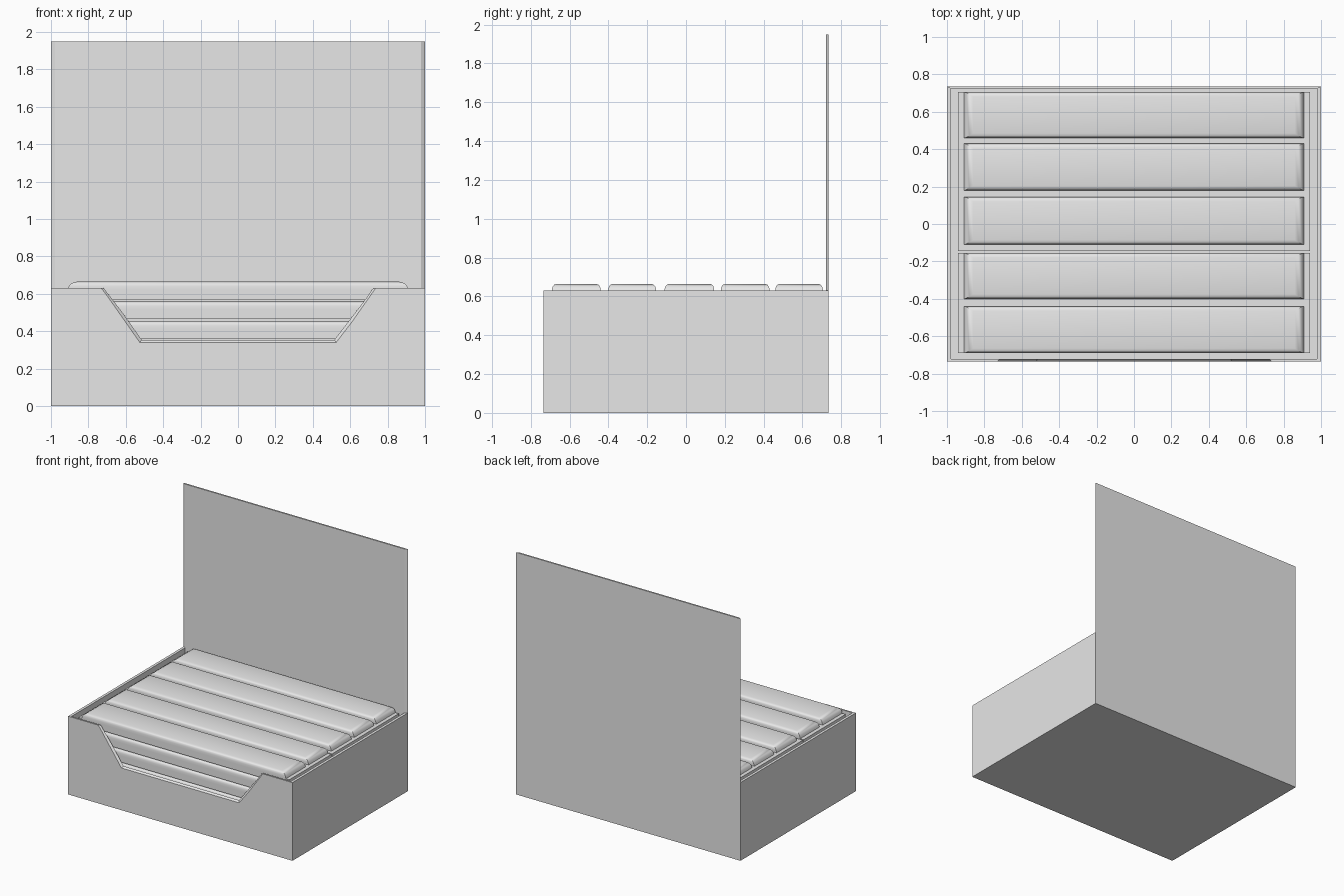
import bpy, bmesh, math

if "Cube" in bpy.data.objects:
    bpy.data.objects.remove(bpy.data.objects["Cube"], do_unlink=True)

grey = bpy.data.materials.new("light_grey")
grey.use_nodes = True
COLOUR = (0.8, 0.8, 0.8, 1)
grey.diffuse_color = COLOUR
grey.node_tree.nodes["Principled BSDF"].inputs["Base Color"].default_value = COLOUR


def loft(bm, rings):
    """Closed solid skinned through rings with equal point counts."""
    loops = [[bm.verts.new(p) for p in ring] for ring in rings]
    n = len(loops[0])
    faces = [bm.faces.new(loops[0]), bm.faces.new(loops[-1])]
    for a, b in zip(loops, loops[1:]):
        for i in range(n):
            j = (i + 1) % n
            faces.append(bm.faces.new((a[i], a[j], b[j], b[i])))
    bmesh.ops.recalc_face_normals(bm, faces=faces)


def rect(hx, y0, y1, z):
    return [(-hx, y0, z), (hx, y0, z), (hx, y1, z), (-hx, y1, z)]


def make(name, solids):
    bm = bmesh.new()
    for rings in solids:
        loft(bm, rings)
    mesh = bpy.data.meshes.new(name)
    bm.to_mesh(mesh)
    bm.free()
    mesh.materials.append(grey)
    ob = bpy.data.objects.new(name, mesh)
    bpy.context.collection.objects.link(ob)
    return ob


def activate(ob):
    bpy.ops.object.select_all(action="DESELECT")
    ob.select_set(True)
    bpy.context.view_layer.objects.active = ob


def cut(ob, cutter):
    mod = ob.modifiers.new("cut", "BOOLEAN")
    mod.operation = "DIFFERENCE"
    mod.solver = "EXACT"
    mod.object = cutter
    activate(ob)
    bpy.ops.object.modifier_apply(modifier=mod.name)
    bpy.data.objects.remove(cutter, do_unlink=True)


HY, RIM = 0.735, 0.63          # half depth and rim height of the box
WX, WY = 0.022, 0.013          # wall thicknesses

# Open carton with a tapered window in its front wall
box = make("carton", [[rect(1, -HY, HY, 0), rect(1, -HY, HY, RIM)]])
cut(box, make("cavity_cutter", [[rect(1 - WX, -HY + WY, HY - WY, 0.02),
                                 rect(1 - WX, -HY + WY, HY - WY, 0.8)]]))


def window(y, top, low, z):
    return [(-top, y, 0.7), (-low, y, z), (low, y, z), (top, y, 0.7)]


cut(box, make("window_cutter", [[window(-0.75, 0.80, 0.537, 0.325),
                                 window(-0.705, 0.755, 0.501, 0.37)]]))

# Tall display panel with mitred side edges
panel = [(-1, HY), (1, HY), (1 - WX, HY - WY), (-1 + WX, HY - WY)]
make("back_panel", [[[(x, y, z) for x, y in panel] for z in (RIM, 1.95)]])

# Stacked trays of bars: rows run front to back, layers run down
ROWS = [(-0.69, -0.44), (-0.40, -0.155), (-0.11, 0.145), (0.18, 0.43), (0.46, 0.705)]
TRAYS = [("front_tray", -0.69, -0.155, ROWS[:2]), ("rear_tray", -0.145, 0.705, ROWS[2:])]
# Hump outline: half length, inset in y, height above the layer's underside
HUMP = [(0.91, 0, 0.05), (0.905, 0, 0.07), (0.895, 0.004, 0.082),
        (0.88, 0.012, 0.091), (0.86, 0.025, 0.095)]
for layer in range(6):
    base = 0.57 - 0.105 * layer
    for name, y0, y1, rows in TRAYS:
        solids = [[rect(0.94, y0, y1, base), rect(0.94, y0, y1, base + 0.05)]]
        for a, b in rows:
            solids.append([rect(hx, a + d, b - d, base + h) for hx, d, h in HUMP])
        tray = make(f"{name}_{layer + 1}", solids)
        activate(tray)
        bpy.ops.object.shade_smooth_by_angle(angle=math.radians(40))
